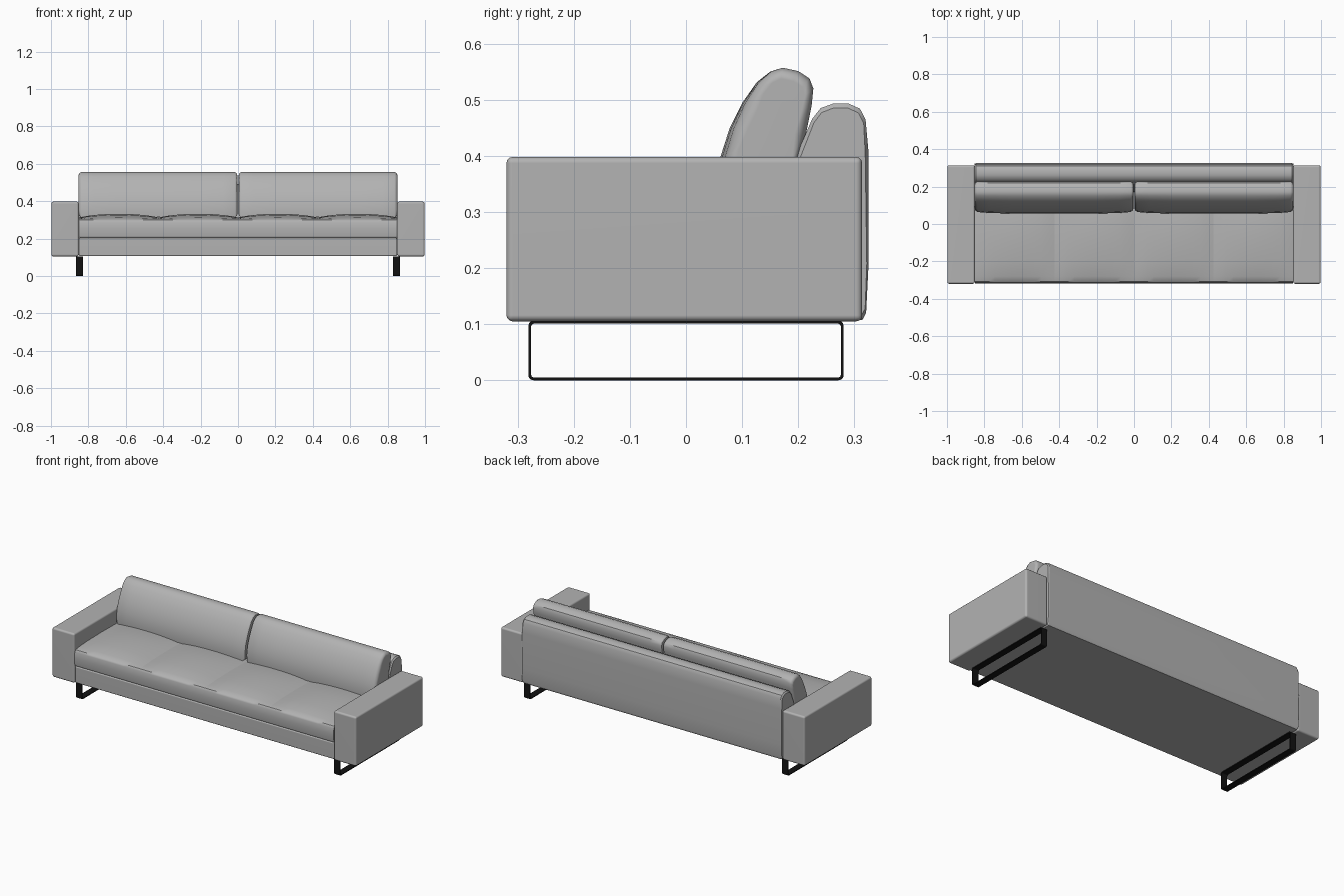
import bpy, bmesh, math

if "Cube" in bpy.data.objects:
    bpy.data.objects.remove(bpy.data.objects["Cube"])


def material(name, rgb):
    m = bpy.data.materials.new(name)
    m.diffuse_color = (*rgb, 1)
    m.use_nodes = True
    m.node_tree.nodes["Principled BSDF"].inputs["Base Color"].default_value = m.diffuse_color
    return m


fabric = material("grey fabric", (0.45, 0.45, 0.45))
metal = material("black metal", (0.006, 0.006, 0.006))


def finish(name, bm, mat, angle=35):
    bmesh.ops.recalc_face_normals(bm, faces=bm.faces)
    me = bpy.data.meshes.new(name)
    bm.to_mesh(me)
    bm.free()
    me.materials.append(mat)
    ob = bpy.data.objects.new(name, me)
    bpy.context.collection.objects.link(ob)
    bpy.ops.object.select_all(action='DESELECT')
    ob.select_set(True)
    bpy.context.view_layer.objects.active = ob
    bpy.ops.object.shade_smooth_by_angle(angle=math.radians(angle))
    ob.modifiers.new("even shading", 'WEIGHTED_NORMAL').keep_sharp = True
    return ob


def box(name, x, y, z, bevel):
    """Bevelled box from (min, max) ranges."""
    bm = bmesh.new()
    bmesh.ops.create_cube(bm, size=1)
    for v in bm.verts:
        for i, (a, b) in enumerate((x, y, z)):
            v.co[i] = (a + b) / 2 + v.co[i] * (b - a)
    bmesh.ops.bevel(bm, geom=bm.edges[:], offset=bevel, segments=3,
                    profile=0.5, affect='EDGES')
    return finish(name, bm, fabric)


def loft(name, sections):
    """Skin a list of (x, [(y, z), ...]) sections and cap both ends."""
    bm = bmesh.new()
    rings = [[bm.verts.new((x, y, z)) for y, z in pts] for x, pts in sections]
    n = len(rings[0])
    for a, b in zip(rings, rings[1:]):
        for i in range(n):
            j = (i + 1) % n
            bm.faces.new((a[i], a[j], b[j], b[i]))
    bm.faces.new(rings[0])
    bm.faces.new(rings[-1])
    return finish(name, bm, fabric)


def shrink(pts, d):
    """Pull a section toward its centre by distance d."""
    cy = sum(p[0] for p in pts) / len(pts)
    cz = sum(p[1] for p in pts) / len(pts)
    out = []
    for y, z in pts:
        r = math.hypot(y - cy, z - cz)
        out.append((y - (y - cy) / r * d, z - (z - cz) / r * d))
    return out


# Base under the seat
box("base", (-0.85, 0.85), (-0.314, 0.31), (0.107, 0.205), 0.006)

# Arms
for side, s in (("left", -1), ("right", 1)):
    box(side + "_arm", sorted((s * 0.851, s * 0.998)), (-0.32, 0.314),
        (0.105, 0.398), 0.011)

# Backrest with rounded top
back = [(0.17, 0.107), (0.17, 0.33), (0.205, 0.42), (0.225, 0.466),
        (0.24, 0.485), (0.262, 0.493), (0.29, 0.493), (0.31, 0.484),
        (0.32, 0.465), (0.325, 0.41), (0.325, 0.2), (0.321, 0.12),
        (0.314, 0.107)]
loft("backrest", [(-0.852, shrink(back, 0.008)), (-0.845, back),
                  (0.845, back), (0.852, shrink(back, 0.008))])


# Four seat cushions with a domed top
def seat_section(p):
    return [(-0.311, 0.207), (-0.316, 0.215), (-0.318, 0.255),
            (-0.316, 0.29), (-0.308, 0.301), (-0.28, 0.306 + 0.006 * p),
            (-0.2, 0.311 + 0.015 * p), (-0.06, 0.313 + 0.02 * p),
            (0.08, 0.311 + 0.016 * p), (0.18, 0.306), (0.18, 0.207)]


W = 0.425
for k in range(4):
    x0 = -0.85 + k * W
    secs = []
    for i in range(13):
        t = i / 12
        secs.append((x0 + t * W, seat_section(math.sin(math.pi * t) ** 0.7 if 0 < t < 1 else 0)))
    loft("seat_cushion_%d" % (k + 1), secs)

# Two leaning back cushions
cushion = [(0.058, 0.315), (0.056, 0.35), (0.062, 0.4), (0.078, 0.45),
           (0.1, 0.494), (0.126, 0.531), (0.15, 0.55), (0.172, 0.557),
           (0.2, 0.551), (0.22, 0.538), (0.227, 0.52), (0.224, 0.49),
           (0.212, 0.43), (0.196, 0.37), (0.18, 0.315)]
for side, s in (("left", -1), ("right", 1)):
    secs = []
    for x, d, f in ((0.003, 0.02, 0.016), (0.006, 0.008, 0.012),
                    (0.018, 0.0, 0.008), (0.08, 0, 0.003), (0.2, 0, 0),
                    (0.655, 0, 0), (0.775, 0, 0.003), (0.837, 0, 0.008),
                    (0.849, 0.008, 0.012), (0.854, 0.02, 0.016)):
        # f flattens the lower front toward the cushion ends
        pts = [(y + f * max(0, min(1, (0.17 - y) / 0.1)), z) for y, z in cushion]
        secs.append((s * x, shrink(pts, d)))
    loft(side + "_back_cushion", secs)


# Sled legs: flat bar bent into a rounded rectangle
def rounded_rect(hy, z0, z1, r):
    pts = []
    for cy, cz, a0 in ((hy - r, z1 - r, 0), (-hy + r, z1 - r, 90),
                       (-hy + r, z0 + r, 180), (hy - r, z0 + r, 270)):
        for k in range(4):
            a = math.radians(a0 + 30 * k)
            pts.append((cy + r * math.cos(a), cz + r * math.sin(a)))
    return pts


for side, s in (("left", -1), ("right", 1)):
    bm = bmesh.new()
    outer = rounded_rect(0.281, 0.0, 0.106, 0.009)
    inner = rounded_rect(0.276, 0.005, 0.101, 0.005)
    loops = [[bm.verts.new((s * x, y, z)) for y, z in pts]
             for x, pts in ((0.828, outer), (0.866, outer),
                            (0.866, inner), (0.828, inner))]
    for a, b in zip(loops, loops[1:] + loops[:1]):
        for i in range(16):
            j = (i + 1) % 16
            bm.faces.new((a[i], a[j], b[j], b[i]))
    finish(side + "_sled_leg", bm, metal)
